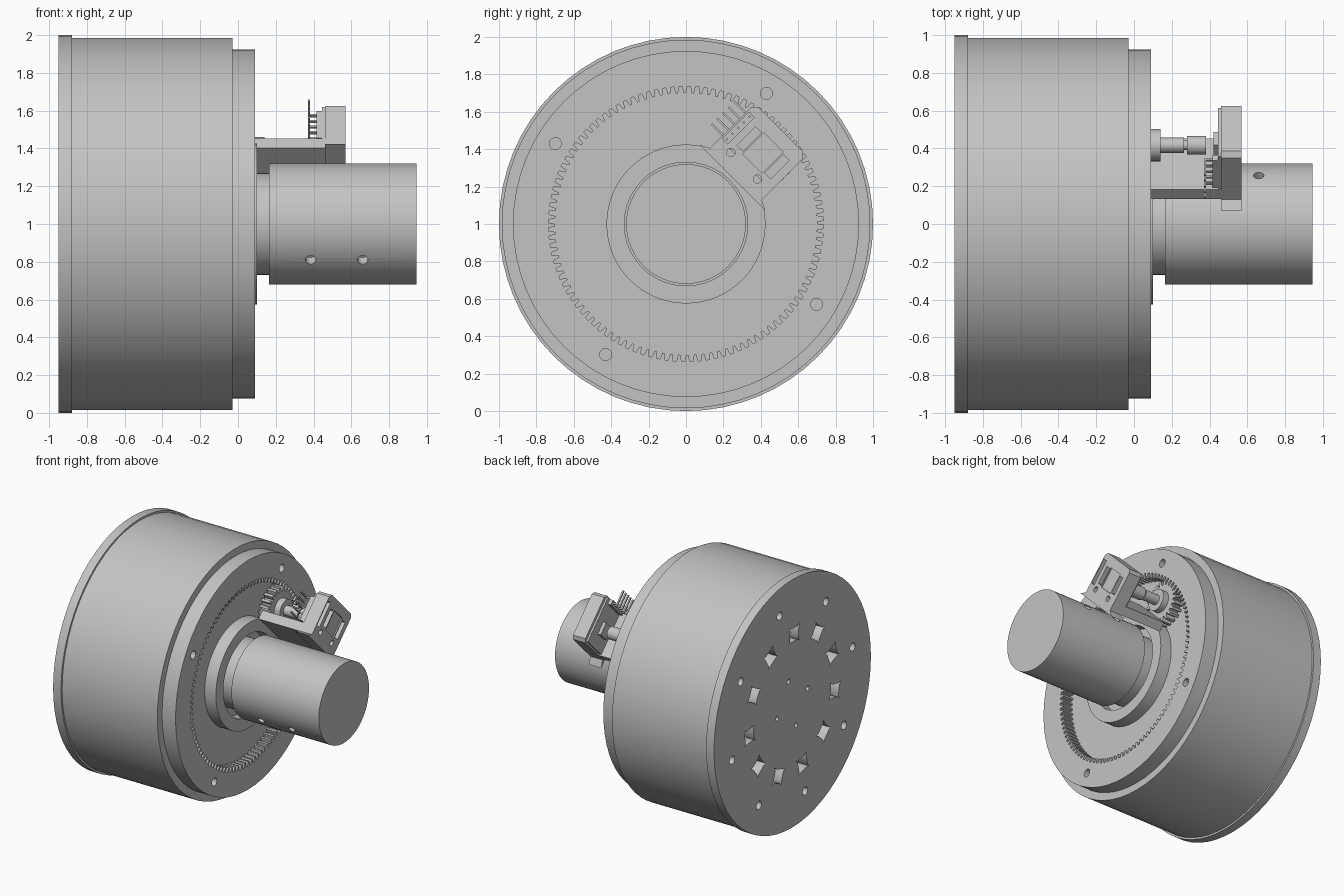
import bpy, bmesh
from math import cos, sin, pi, radians

if "Cube" in bpy.data.objects:
    bpy.data.objects.remove(bpy.data.objects["Cube"])

grey = bpy.data.materials.new("plain_grey")
grey.use_nodes = True
GREY = (0.55, 0.55, 0.55, 1)
grey.diffuse_color = GREY
grey.node_tree.nodes["Principled BSDF"].inputs["Base Color"].default_value = GREY


# Outlines are (y, z) points around the main axis, extruded along x
def circle(r, y=0, z=0, n=32):
    return [(y + r * cos(2 * pi * i / n), z + r * sin(2 * pi * i / n)) for i in range(n)]


def gear(root, tip, teeth, y=0, z=0):
    pts = []
    for i in range(teeth):
        for f, r in ((0, root), (0.3, root), (0.45, tip), (0.85, tip)):
            a = 2 * pi * (i + f) / teeth
            pts.append((y + r * cos(a), z + r * sin(a)))
    return pts


def polar(r, deg):
    return r * cos(radians(deg)), r * sin(radians(deg))


def tilt(r, t):
    """Sensor frame: r outward along the 45 degree radius, t across it."""
    return (r - t) * 0.7071, (r + t) * 0.7071


def tilt_box(r0, r1, t0, t1):
    return [tilt(r0, t0), tilt(r1, t0), tilt(r1, t1), tilt(r0, t1)]


def prisms(name, items):
    """One object made of several (outline, x0, x1) extrusions."""
    bm = bmesh.new()
    for outline, x0, x1 in items:
        face = bm.faces.new([bm.verts.new((x0, y, z + 1)) for y, z in outline])
        new = bmesh.ops.extrude_face_region(bm, geom=[face])["geom"]
        bmesh.ops.translate(bm, vec=(x1 - x0, 0, 0),
                            verts=[v for v in new if isinstance(v, bmesh.types.BMVert)])
    bmesh.ops.recalc_face_normals(bm, faces=bm.faces)
    mesh = bpy.data.meshes.new(name)
    bm.to_mesh(mesh)
    bm.free()
    mesh.materials.append(grey)
    ob = bpy.data.objects.new(name, mesh)
    bpy.context.collection.objects.link(ob)
    return ob


def activate(ob):
    bpy.ops.object.select_all(action='DESELECT')
    ob.select_set(True)
    bpy.context.view_layer.objects.active = ob


def cut(ob, cutter):
    cutter.hide_render = True
    mod = ob.modifiers.new("cut", 'BOOLEAN')
    mod.operation = 'DIFFERENCE'
    mod.solver = 'EXACT'
    mod.object = cutter
    activate(ob)
    bpy.ops.object.modifier_apply(modifier=mod.name)


def drop(ob):
    bpy.data.objects.remove(ob)


# Drum and back flange, with a ring of square pockets and bolt holes
flange = prisms("back_flange", [(circle(1, n=64), -0.95, -0.88)])
drum = prisms("drum", [(circle(0.985, n=64), -0.88, -0.03)])
holes = []
for i in range(8):
    holes.append((circle(0.033, *polar(0.785, 78 + 45 * i), n=16), -1, -0.75))
for i in range(4):
    holes.append((circle(0.02, *polar(0.2, 76 + 90 * i), n=12), -1, -0.75))
for i in range(11):
    angle = 92.6 + i * 360 / 11
    cy, cz = polar(0.55, angle)
    outline = []
    for k in range(4):
        # each corner flares outward into a small ear
        for off, rad in ((-10, 0.066), (0, 0.094), (10, 0.066)):
            dy, dz = polar(rad, angle + 45 + 90 * k + off)
            outline.append((cy + dy, cz + dz))
    holes.append((outline, -1, -0.75))
cutter = prisms("back_hole_cutter", holes)
for part in (flange, drum):
    cut(part, cutter)
drop(cutter)

# Front cover with the internal ring gear and four bolt holes
cover = prisms("ring_gear_cover", [(circle(0.925, n=64), -0.03, 0.09)])
holes = [(gear(0.70, 0.735, 104), 0.0, 0.2)]
for i in range(4):
    holes.append((circle(0.032, *polar(0.82, 58.4 + 90 * i), n=16), 0.0, 0.2))
cutter = prisms("front_hole_cutter", holes)
cut(cover, cutter)
drop(cutter)

# Raised hub around the motor neck
hub = prisms("hub", [(circle(0.425, n=64), -0.01, 0.1)])
cutter = prisms("hub_cutter", [(circle(0.33, n=64), 0.01, 0.2)])
cut(hub, cutter)
drop(cutter)

# Motor with neck and opposite pairs of set screw holes
neck = prisms("motor_neck", [(circle(0.27, n=48), 0.0, 0.17)])
motor = prisms("motor_body", [(circle(0.32, n=64), 0.165, 0.945)])
for x in (0.385, 0.66):
    for side in (1, -1):
        y, z = polar(0.32, 36.5)
        bpy.ops.mesh.primitive_cylinder_add(vertices=16, radius=0.028, depth=0.12,
                                            location=(x, side * y, 1 + side * z),
                                            rotation=(radians(36.5 - 90), 0, 0))
        cutter = bpy.context.object
        cut(motor, cutter)
        drop(cutter)

# Encoder pinion, shaft and magnet collar
py, pz = tilt(0.56, -0.03)
pinion = prisms("encoder_pinion", [(gear(0.135, 0.17, 22, py, pz), 0.01, 0.09)])
shaft = prisms("encoder_shaft", [
    (circle(0.085, py, pz), 0.09, 0.14),
    (circle(0.04, py, pz), 0.14, 0.265),
    (circle(0.025, py, pz), 0.265, 0.28),
    (circle(0.05, py, pz), 0.28, 0.38)])

# Bracket arm and end block
arm = prisms("sensor_arm", [(tilt_box(0.378, 0.45, -0.19, 0.19), 0.09, 0.47)])
side = [(0.35, 0.25), (0.378, 0.195), (0.69, 0.195), (0.715, 0.17)]
outline = [tilt(r, t) for r, t in side] + [tilt(r, -t) for r, t in reversed(side)]
block = prisms("sensor_block", [(outline, 0.46, 0.57)])
cutter = prisms("block_cutter", [
    (tilt_box(0.49, 0.63, 0.06, 0.105), 0.4, 0.7),
    (tilt_box(0.49, 0.63, -0.15, -0.105), 0.4, 0.7),
    (tilt_box(0.46, 0.66, 0.145, 0.185), 0.4, 0.7),
    (tilt_box(0.48, 0.64, -0.095, 0.05), 0.56, 0.7),
    (circle(0.022, *tilt(0.44, 0.1), n=16), 0.4, 0.7),
    (circle(0.022, *tilt(0.44, -0.1), n=16), 0.4, 0.7)])
cut(block, cutter)
drop(cutter)

# Sensor board with chip, and a row of bent header pins
board = prisms("sensor_board", [
    (tilt_box(0.45, 0.69, -0.18, 0.185), 0.445, 0.46),
    (tilt_box(0.51, 0.61, -0.08, 0.02), 0.42, 0.445),
    (tilt_box(0.46, 0.66, 0.145, 0.185), 0.415, 0.445)])
pins = []
for i in range(5):
    r = 0.475 + 0.0425 * i
    pins.append((tilt_box(r - 0.006, r + 0.006, 0.16, 0.172), 0.37, 0.53))
    pins.append((tilt_box(r - 0.006, r + 0.006, 0.172, 0.28), 0.37, 0.382))
header = prisms("header_pins", pins)

# Smooth the round walls while keeping edges crisp
for ob in (flange, drum, cover, hub, neck, motor, shaft):
    activate(ob)
    bpy.ops.object.shade_smooth_by_angle(angle=radians(25))
